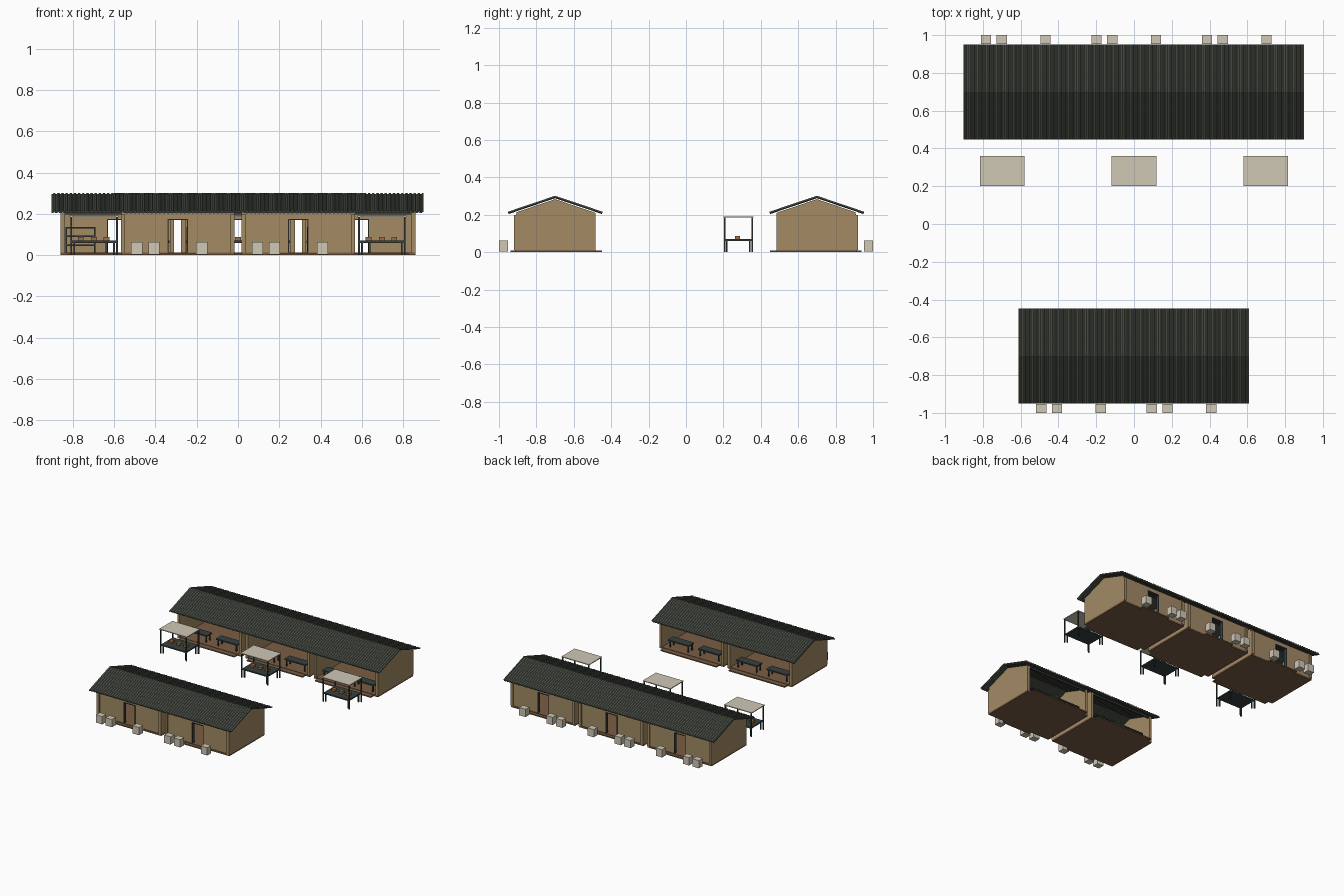
import bpy, bmesh

cube = bpy.data.objects.get("Cube")
if cube:
    bpy.data.objects.remove(cube, do_unlink=True)


def material(name, srgb):
    lin = [((c / 255 + 0.055) / 1.055) ** 2.4 for c in srgb] + [1]
    m = bpy.data.materials.new(name)
    m.use_nodes = True
    m.diffuse_color = lin
    m.node_tree.nodes["Principled BSDF"].inputs["Base Color"].default_value = lin
    return m


WALL = material("mud_plaster", (163, 138, 101))
FLOOR = material("brown_floor", (122, 94, 68))
ROOF = material("slate_metal_roof", (82, 87, 78))
DARK = material("dark_frame", (55, 65, 64))
PALE = material("pale_canvas", (208, 200, 182))
GOODS = material("brown_goods", (158, 112, 70))


def finish(name, bm, mat):
    bmesh.ops.recalc_face_normals(bm, faces=bm.faces)
    mesh = bpy.data.meshes.new(name)
    bm.to_mesh(mesh)
    bm.free()
    mesh.materials.append(mat)
    ob = bpy.data.objects.new(name, mesh)
    bpy.context.collection.objects.link(ob)
    return ob


def boxes(name, mat, spans):
    """One object made of boxes, each given as (x0, x1, y0, y1, z0, z1)."""
    bm = bmesh.new()
    for x0, x1, y0, y1, z0, z1 in spans:
        made = bmesh.ops.create_cube(bm, size=1)["verts"]
        for v in made:
            v.co = (x1 if v.co.x > 0 else x0,
                    y1 if v.co.y > 0 else y0,
                    z1 if v.co.z > 0 else z0)
    return finish(name, bm, mat)


def table_spans(cx, y0, y1, half, top):
    """Table top and four legs."""
    out = [(cx - half, cx + half, y0, y1, top - 0.01, top)]
    for sx in (-1, 1):
        lx = cx + sx * (half - 0.012)
        for ly in (y0 + 0.01, y1 - 0.01):
            out.append((lx - 0.004, lx + 0.004, ly - 0.004, ly + 0.004, 0, top - 0.005))
    return out


RIDGE_Y = 0.70
HALF = 0.275      # half width of one unit
PITCH = 0.585     # spacing of units
T = 0.02          # wall thickness
SLAB = 0.012


def gable_walls(name, cx, s):
    """Both end walls of a unit, following the roof pitch."""
    profile = [(0.485, SLAB), (0.905, SLAB), (0.905, 0.214), (RIDGE_Y, 0.284), (0.485, 0.211)]
    bm = bmesh.new()
    for x in (cx - HALF, cx + HALF - T):
        face = bm.faces.new([bm.verts.new((x, s * y, z)) for y, z in profile])
        side = bmesh.ops.extrude_face_region(bm, geom=[face])["geom"]
        for v in side:
            if isinstance(v, bmesh.types.BMVert):
                v.co.x += T
    finish(name, bm, WALL)


def roof(name, half, s):
    """Corrugated sheet over both slopes."""
    period = 0.02
    n = round(2 * half / period)
    wave = ((0, 0), (0.3, 0), (0.5, 0.005), (0.8, 0.005))
    bm = bmesh.new()
    previous = None
    for i in range(n):
        for offset, lift in wave:
            x = -half + (i + offset) * 2 * half / n
            row = [bm.verts.new((x, s * y, z + lift))
                   for y, z in ((0.447, 0.212), (RIDGE_Y, 0.297), (0.951, 0.212))]
            if previous:
                for k in range(2):
                    bm.faces.new((previous[k], row[k], row[k + 1], previous[k + 1]))
            previous = row
    ob = finish(name, bm, ROOF)
    for p in ob.data.polygons:
        if p.normal.z < 0:
            p.flip()
    solid = ob.modifiers.new("thickness", "SOLIDIFY")
    solid.thickness = 0.008
    solid.offset = -1


def unit(label, cx, s):
    """One stall: open on the courtyard side, door in the rear wall."""
    def place(name, mat, spans):
        boxes(label + "_" + name, mat,
              [(cx + a, cx + b, *sorted((s * c, s * d)), e, f) for a, b, c, d, e, f in spans])

    place("floor", FLOOR, [(-HALF, HALF, 0.485, 0.915, 0, SLAB),
                           (-0.24, 0.24, 0.448, 0.49, 0, 0.009),
                           (-0.12, 0.12, 0.91, 0.938, 0, 0.009)])
    gable_walls(label + "_end_walls", cx, s)
    door = 0.05
    place("rear_wall", WALL, [(-HALF + 0.003, -door, 0.89, 0.91, SLAB, 0.205),
                              (door, HALF - 0.003, 0.89, 0.91, SLAB, 0.205),
                              (-door, door, 0.89, 0.91, 0.175, 0.205)])
    # Corner pilasters and door surround
    place("rear_pilasters", WALL, [(-HALF, -HALF + T, 0.9, 0.92, SLAB, 0.198),
                                   (HALF - T, HALF, 0.9, 0.92, SLAB, 0.198)])
    place("door_frame", DARK, [(-door, -door + 0.005, 0.888, 0.913, SLAB, 0.175),
                               (door - 0.005, door, 0.888, 0.913, SLAB, 0.175),
                               (-door, door, 0.888, 0.913, 0.17, 0.175)])
    place("front_lintel", DARK, [(-HALF + T, HALF - T, 0.487, 0.5, 0.197, 0.21)])
    # Counters near the opening
    place("counters", DARK, table_spans(-0.13, 0.51, 0.575, 0.09, 0.07)
          + table_spans(0.13, 0.51, 0.575, 0.09, 0.07))
    # Shelving against the rear wall
    shelf = [(-0.25, -0.105, 0.84, 0.885, z, z + 0.007) for z in (0.045, 0.088, 0.13)]
    shelf += [(x, x + 0.007, y, y + 0.007, SLAB, 0.137)
              for x in (-0.25, -0.112) for y in (0.84, 0.878)]
    place("shelves", DARK, shelf)
    # Crates stacked behind the stall
    place("rear_crates", PALE, [(x - 0.027, x + 0.027, 0.952, 1.0, 0.003, 0.063)
                                for x in (-0.198, -0.115, 0.117)])


for i, cx in enumerate((-PITCH, 0, PITCH)):
    unit("back_stall_%d" % (i + 1), cx, 1)
for i, cx in enumerate((-PITCH / 2, PITCH / 2)):
    unit("front_stall_%d" % (i + 1), cx, -1)
roof("back_roof", 0.903, 1)
roof("front_roof", 0.612, -1)

# Market tables with canopies in the courtyard
for i, cx in enumerate((-0.697, 0, 0.697)):
    tag = "market_%d_" % (i + 1)
    boxes(tag + "canopy", PALE, [(cx - 0.118, cx + 0.118, 0.2, 0.36, 0.185, 0.191)])
    boxes(tag + "posts", DARK, [(x - 0.004, x + 0.004, y - 0.004, y + 0.004, 0, 0.186)
                                for x in (cx - 0.111, cx + 0.111) for y in (0.206, 0.353)])
    boxes(tag + "table", DARK, table_spans(cx, 0.207, 0.352, 0.108, 0.07))
    boxes(tag + "goods", GOODS, [(cx + d - 0.014, cx + d + 0.014, 0.262, 0.29, 0.07, 0.088)
                                 for d in (-0.065, 0, 0.06)])
